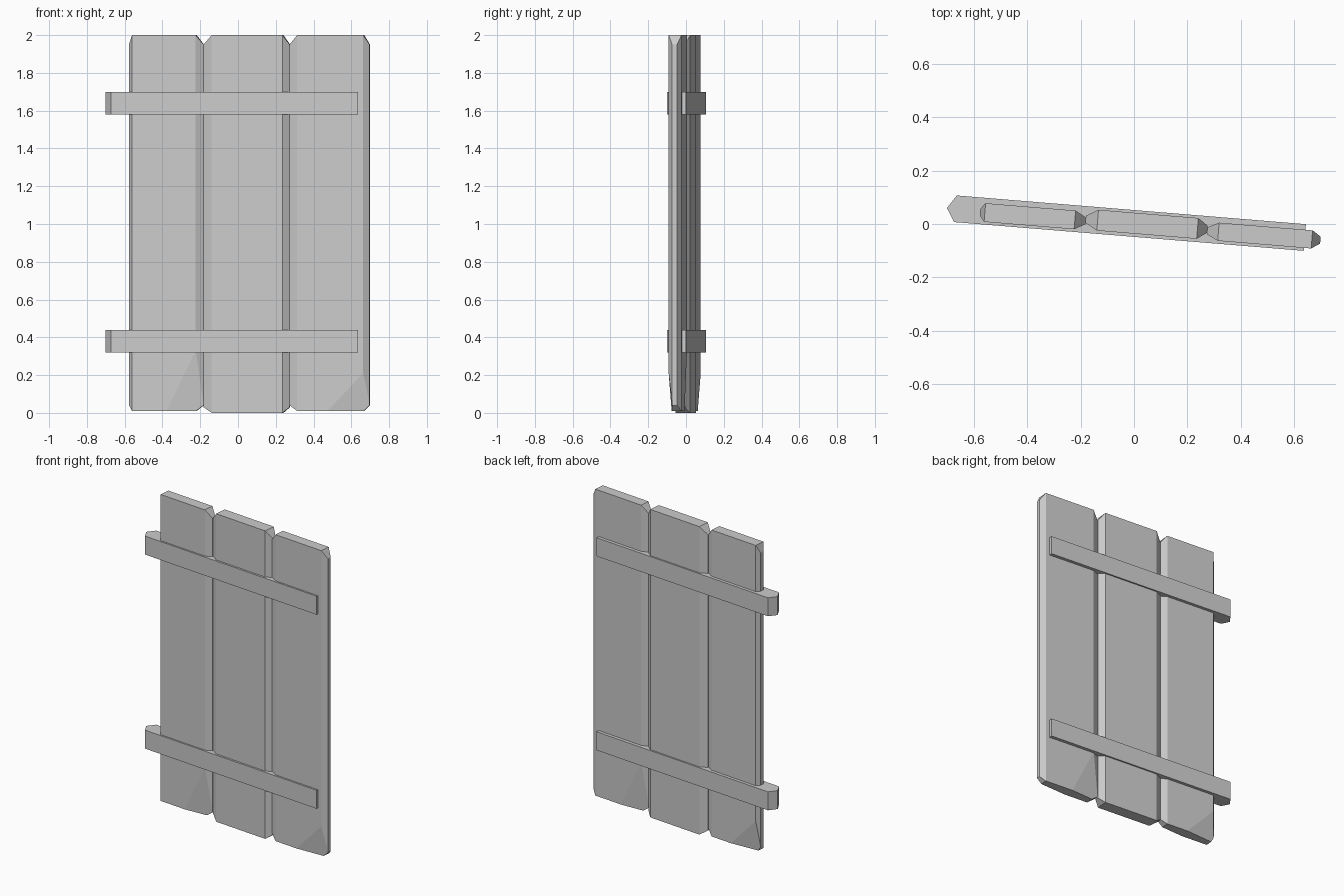
import bpy, bmesh, math
from mathutils import Vector

cube = bpy.data.objects.get("Cube")
if cube:
    bpy.data.objects.remove(cube, do_unlink=True)

GREY = (0.6, 0.6, 0.6, 1)
mat = bpy.data.materials.new("plain grey")
mat.use_nodes = True
mat.diffuse_color = GREY
mat.node_tree.nodes["Principled BSDF"].inputs["Base Color"].default_value = GREY

TURN = math.radians(-4.7)   # the whole door is swung slightly open
TIP = 0.013                 # half width of the blunt plank edge


def finish(name, bm):
    bmesh.ops.recalc_face_normals(bm, faces=bm.faces)
    mesh = bpy.data.meshes.new(name)
    bm.to_mesh(mesh)
    bm.free()
    mesh.materials.append(mat)
    obj = bpy.data.objects.new(name, mesh)
    obj.rotation_euler.z = TURN
    obj.location.y = -0.003
    bpy.context.collection.objects.link(obj)


def hull(points):
    bm = bmesh.new()
    for p in points:
        bm.verts.new(p)
    bmesh.ops.convex_hull(bm, input=bm.verts)
    bmesh.ops.dissolve_limit(bm, angle_limit=0.01, verts=bm.verts, edges=bm.edges)
    return bm


def chip(bm, a, b, c, inside):
    """Slice off a corner along the plane through three points."""
    a, b, c = Vector(a), Vector(b), Vector(c)
    normal = (b - a).cross(c - a).normalized()
    if normal.dot(Vector(inside) - a) > 0:
        normal = -normal
    cut = bmesh.ops.bisect_plane(bm, geom=bm.verts[:] + bm.edges[:] + bm.faces[:],
                                 plane_co=a, plane_no=normal, clear_outer=True)
    rim = [e for e in cut["geom_cut"] if isinstance(e, bmesh.types.BMEdge)]
    bmesh.ops.holes_fill(bm, edges=rim)


def plank(name, left, right, chamfers, half, mid, bottom, front_chip=None, back_chip=None):
    cl, cr = chamfers
    pts = []
    for s in (-1, 1):
        for u, inner in ((left, left + cl), (right, right - cr)):
            pts += [(inner, mid + s * half, z) for z in (bottom, 2)]
            pts += [(u, mid + s * TIP, z) for z in (bottom + 0.03, 1.95)]
    bm = hull(pts)
    centre = ((left + right) / 2, mid, 1)
    # Worn bottom corners: right corner at the front, left corner at the back
    if front_chip:
        w, h = front_chip
        y, u = mid - half, right - cr
        chip(bm, (u, y, h), (u - w, y, bottom), (right, mid - TIP, 0.05), centre)
    if back_chip:
        w, h = back_chip
        y, u = mid + half, left + cl
        chip(bm, (u, y, h), (u + w, y, bottom), (left, mid + TIP, 0.05), centre)
    finish(name, bm)


# Three upright planks
plank("right_plank", -0.578, -0.182, (0.018, 0.04), 0.035, 0, 0.01,
      front_chip=(0.155, 0.33), back_chip=(0.19, 0.21))
plank("middle_plank", -0.182, 0.275, (0.045, 0.037), 0.039, 0.006, 0)
plank("left_plank", 0.275, 0.7, (0.042, 0.032), 0.034, 0, 0.01,
      front_chip=(0.19, 0.21), back_chip=(0.155, 0.33))

# Two cross bars with a pointed end on the hinge side
profile = [(-0.703, 0.005), (-0.672, -0.045), (0.641, -0.045), (0.641, 0.055), (-0.67, 0.055)]
for name, z in (("lower_bar", 0.32), ("upper_bar", 1.58)):
    finish(name, hull([(u, v, z + dz) for u, v in profile for dz in (0, 0.12)]))
